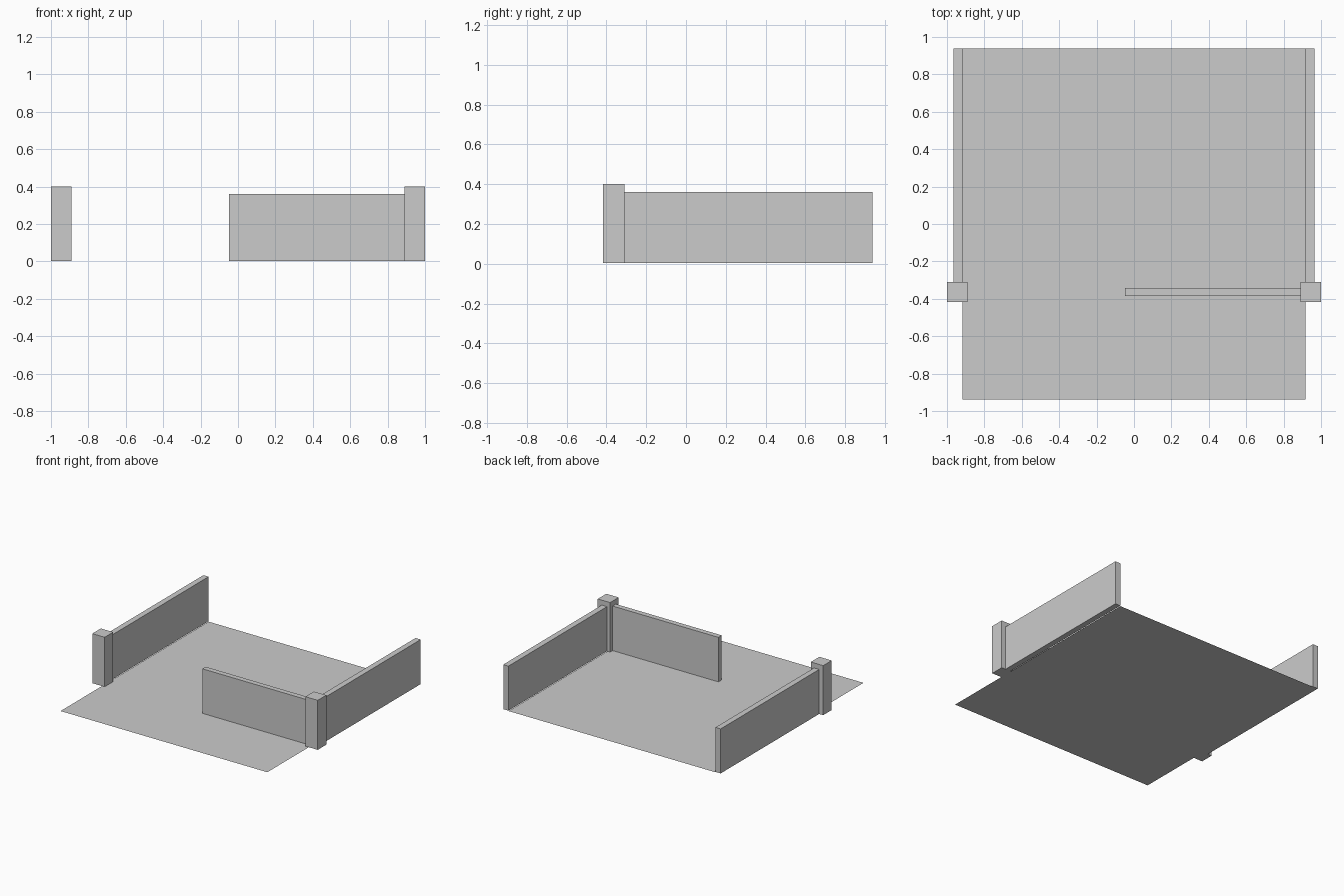
import bpy
import bmesh
from mathutils import Vector

cube = bpy.data.objects.get("Cube")
if cube:
    bpy.data.objects.remove(cube, do_unlink=True)

# One plain grey for everything
grey = bpy.data.materials.new("plain_grey")
grey.use_nodes = True
colour = (0.6, 0.6, 0.6, 1)
grey.diffuse_color = colour
grey.node_tree.nodes["Principled BSDF"].inputs["Base Color"].default_value = colour


def finish(name, bm):
    mesh = bpy.data.meshes.new(name)
    bm.to_mesh(mesh)
    bm.free()
    mesh.materials.append(grey)
    obj = bpy.data.objects.new(name, mesh)
    bpy.context.collection.objects.link(obj)
    return obj


def box(name, low, high):
    low, high = Vector(low), Vector(high)
    bm = bmesh.new()
    bmesh.ops.create_cube(bm, size=1)
    bmesh.ops.scale(bm, vec=high - low, verts=bm.verts)
    bmesh.ops.translate(bm, vec=(low + high) / 2, verts=bm.verts)
    return finish(name, bm)


BASE = 0.003      # parts stand just on top of the floor sheet
WALL_TOP = 0.36
POST_TOP = 0.4

# Floor sheet
bm = bmesh.new()
bmesh.ops.create_grid(bm, x_segments=1, y_segments=1, size=1)
bmesh.ops.scale(bm, vec=(0.917, 0.938, 1), verts=bm.verts)
finish("floor", bm)

# Side walls and front posts, one pair per side
for side, sign in (("left", 1), ("right", -1)):
    wall_x = sorted((sign * 0.918, sign * 0.964))
    post_x = sorted((sign * 0.89, sign * 1.0))
    box(side + "_wall", (wall_x[0], -0.31, BASE), (wall_x[1], 0.938, WALL_TOP))
    box(side + "_post", (post_x[0], -0.418, BASE), (post_x[1], -0.31, POST_TOP))

# Half-width front wall, joined to the left post
box("front_wall", (-0.048, -0.384, BASE), (0.89, -0.342, WALL_TOP))
